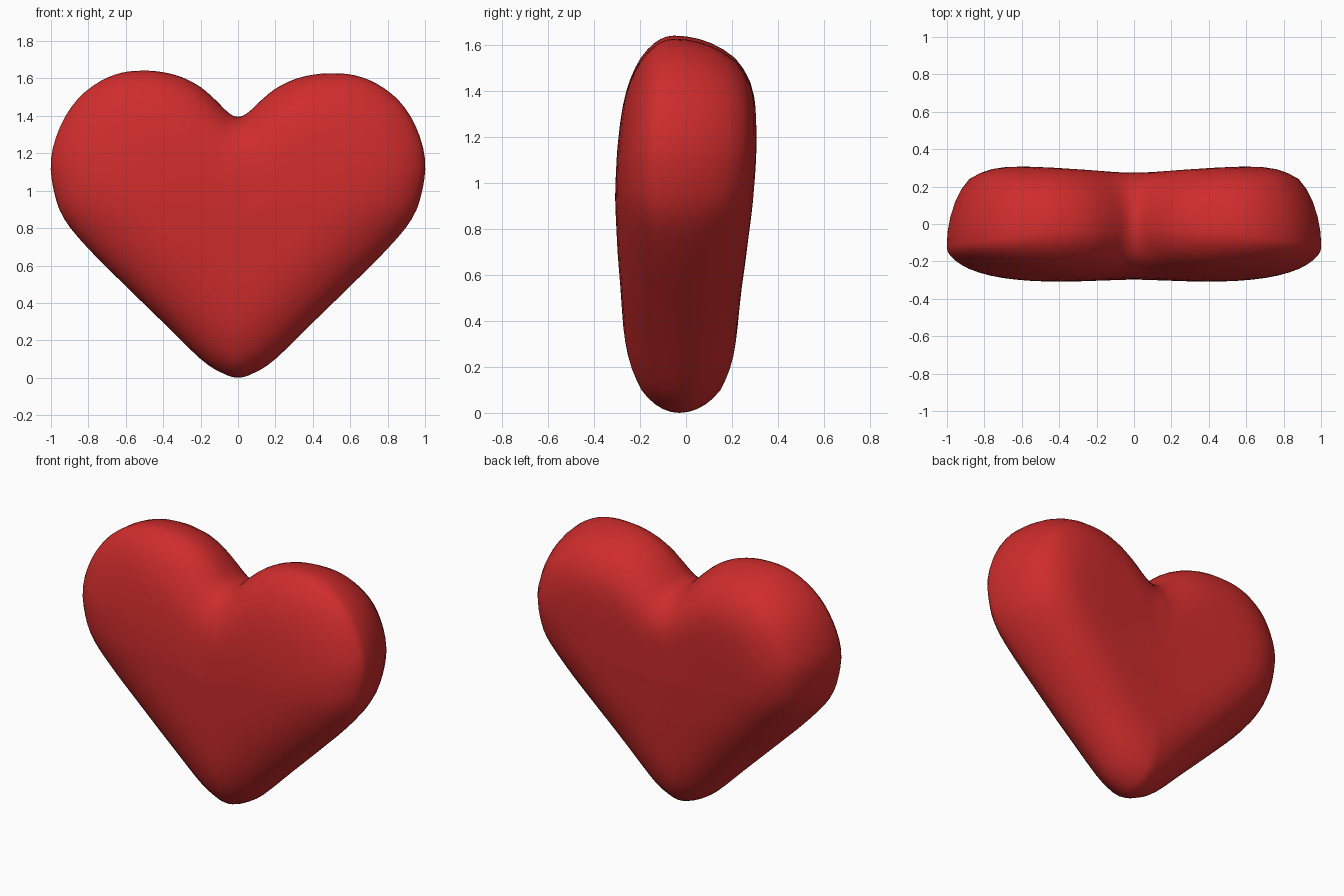
import bpy, bmesh, math
from mathutils import Vector

if "Cube" in bpy.data.objects:
    bpy.data.objects.remove(bpy.data.objects["Cube"])

# Right half of the heart outline (x, z), from the notch round to the tip
half = [(0, 1.395), (0.05, 1.415), (0.12, 1.48), (0.2, 1.545), (0.3, 1.595), (0.4, 1.62), (0.5, 1.628),
        (0.62, 1.618), (0.74, 1.573), (0.86, 1.482), (0.95, 1.345), (1.0, 1.17),
        (0.985, 1.0), (0.93, 0.85), (0.8, 0.69), (0.6, 0.49), (0.4, 0.295),
        (0.2, 0.1), (0.09, 0.028), (0, 0.0)]
left = [(-x, z + 0.014 * max(0, (z - 1.4) / 0.23)) for x, z in half[-2:0:-1]]
ctrl = [Vector(p) for p in half + left]


def spline(pts, steps):
    """Closed Catmull-Rom curve through the points."""
    out, n = [], len(pts)
    for i in range(n):
        a, b, c, d = (pts[(i + k) % n] for k in (-1, 0, 1, 2))
        for s in range(steps):
            t = s / steps
            out.append(0.5 * (2 * b + (c - a) * t + (2 * a - 5 * b + 4 * c - d) * t * t
                              + (3 * b - a - 3 * c + d) * t ** 3))
    return out


def lerp_table(table, z):
    for (z0, v0), (z1, v1) in zip(table, table[1:]):
        if z <= z1:
            return v0 + (v1 - v0) * max(0, z - z0) / (z1 - z0)
    return table[-1][1]


outline = spline(ctrl, 3)
n = len(outline)


def edge_distance(p):
    best = 9
    for i in range(n):
        a, b = outline[i], outline[(i + 1) % n]
        ab = b - a
        t = min(1, max(0, (p - a).dot(ab) / ab.length_squared))
        best = min(best, (p - a - ab * t).length)
    return best


# Depth of the front and back faces by height
front = [(0, 0.25), (0.4, 0.285), (0.65, 0.303), (0.95, 0.317), (1.15, 0.308), (1.4, 0.275), (1.64, 0.25)]
back = [(0, 0.20), (0.4, 0.24), (0.65, 0.275), (0.9, 0.30), (1.15, 0.317), (1.4, 0.317), (1.64, 0.30)]
notch = Vector((0, 1.4))


def dome(d, radius):
    return math.sqrt(max(0, 1 - (1 - min(d / radius, 1)) ** 2))


def depth(p, d, side):
    edge = -0.03 - 0.09 * p.x ** 2
    near = math.exp(-((p - notch).length / 0.3) ** 2)
    if side < 0:
        face = -lerp_table(front, p.y) + 0.02 * math.exp(-(p.x / 0.3) ** 2) * min(1, p.y)
        face += 0.03 * max(0, abs(p.x) - 0.4) / 0.5
        return edge + (face - edge) * dome(d, 0.32 - 0.1 * near)
    face = lerp_table(back, p.y) - 0.036 * math.exp(-(p.x / 0.45) ** 2) * min(1, p.y)
    return edge + (face - edge) * dome(d, 0.28 - 0.06 * near)


# Heart: concentric rings from the outline to the middle, on both sides
bm = bmesh.new()
centre, rings = Vector((0, 0.85)), 16
rim = [bm.verts.new((p.x, depth(p, 0, 1), p.y)) for p in outline]
inner = []
for side in (-1, 1):
    prev = rim
    for r in range(1, rings):
        t = math.cos(math.pi / 2 * r / rings)
        ring = []
        for p in outline:
            q = centre + (p - centre) * t
            ring.append(bm.verts.new((q.x, depth(q, edge_distance(q), side), q.y)))
        if r > 5:
            inner += ring
        for i in range(n):
            j = (i + 1) % n
            bm.faces.new((prev[i], prev[j], ring[j], ring[i]))
        prev = ring
    mid = bm.verts.new((0, depth(centre, edge_distance(centre), side), centre.y))
    inner.append(mid)
    for i in range(n):
        bm.faces.new((prev[i], prev[(i + 1) % n], mid))

# Soften the ridges of the cushion without changing the outline
for _ in range(8):
    bmesh.ops.smooth_vert(bm, verts=inner, factor=0.5, use_axis_x=False, use_axis_y=True, use_axis_z=False)
bmesh.ops.recalc_face_normals(bm, faces=bm.faces)
for f in bm.faces:
    f.smooth = True

mesh = bpy.data.meshes.new("heart")
bm.to_mesh(mesh)
bm.free()
heart = bpy.data.objects.new("heart", mesh)
bpy.context.collection.objects.link(heart)

red = bpy.data.materials.new("red")
red.diffuse_color = (0.62, 0.025, 0.025, 1)
red.use_nodes = True
red.node_tree.nodes["Principled BSDF"].inputs["Base Color"].default_value = red.diffuse_color
mesh.materials.append(red)
